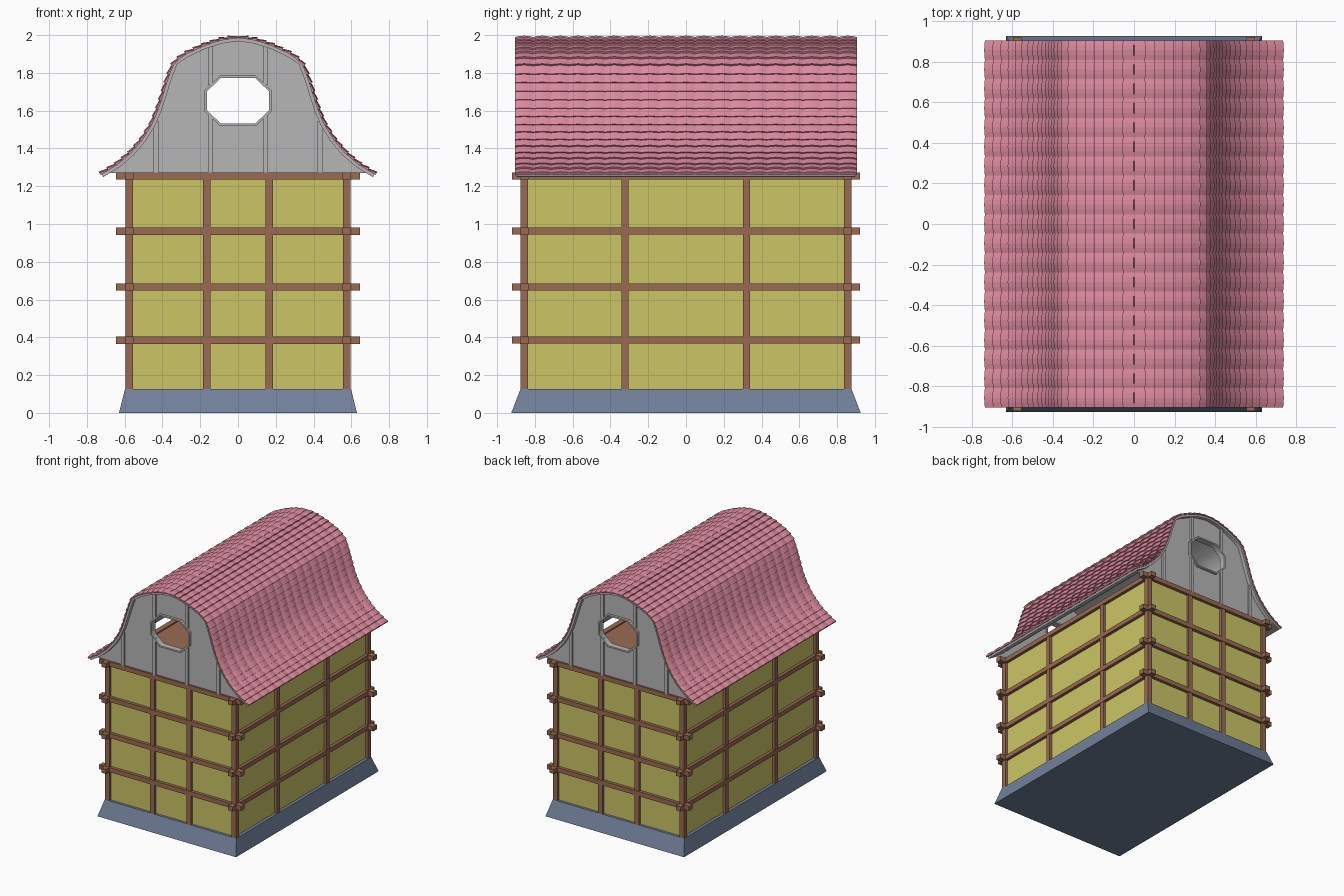
import bpy, bmesh, math
from mathutils import Vector

if "Cube" in bpy.data.objects:
    bpy.data.objects.remove(bpy.data.objects["Cube"])

def mat(name, rgb):
    m = bpy.data.materials.new(name)
    m.diffuse_color = (*rgb, 1)
    m.use_nodes = True
    m.node_tree.nodes["Principled BSDF"].inputs["Base Color"].default_value = m.diffuse_color
    return m

PINK = mat("pink_tile", (0.70, 0.25, 0.335))
YELLOW = mat("yellow_plaster", (0.60, 0.56, 0.13))
BROWN = mat("brown_timber", (0.32, 0.145, 0.085))
BLUE = mat("blue_grey_stone", (0.165, 0.215, 0.32))
GREY = mat("grey_board", (0.47, 0.47, 0.47))

def finish(bm, name, m):
    bmesh.ops.recalc_face_normals(bm, faces=bm.faces)
    me = bpy.data.meshes.new(name)
    bm.to_mesh(me)
    bm.free()
    me.materials.append(m)
    ob = bpy.data.objects.new(name, me)
    bpy.context.collection.objects.link(ob)
    return ob

def box(name, x, y, z, m, taper=None):
    """Box from (min, max) ranges; taper gives the half sizes of the top."""
    bm = bmesh.new()
    bmesh.ops.create_cube(bm, size=1)
    for v in bm.verts:
        top = v.co.z > 0
        r = [(a + b) / 2 + c * (b - a) for (a, b), c in zip((x, y, z), v.co)]
        if taper and top:
            r[0] = math.copysign(taper[0], r[0])
            r[1] = math.copysign(taper[1], r[1])
        v.co = r
    return finish(bm, name, m)

def plate(name, loops, y, depth, m):
    """Extruded XZ outline; a second loop becomes a hole."""
    cu = bpy.data.curves.new(name, 'CURVE')
    cu.dimensions, cu.fill_mode, cu.extrude = '2D', 'BOTH', depth / 2
    for pts in loops:
        s = cu.splines.new('POLY')
        s.points.add(len(pts) - 1)
        for p, c in zip(s.points, pts):
            p.co = (c[0], c[1], 0, 1)
        s.use_cyclic_u = True
    tmp = bpy.data.objects.new(name, cu)
    bpy.context.collection.objects.link(tmp)
    bpy.context.view_layer.update()
    bm = bmesh.new()
    bm.from_mesh(tmp.to_mesh())
    bpy.data.objects.remove(tmp)
    bmesh.ops.remove_doubles(bm, verts=bm.verts, dist=1e-5)
    for v in bm.verts:
        v.co = (v.co.x, y - v.co.z, v.co.y)
    return finish(bm, name, m)

# Stone base and plastered walls
box("stone_base", (-.63, .63), (-.925, .925), (0, .127), BLUE, (.598, .876))
box("plaster_walls", (-.572, .572), (-.855, .855), (.12, 1.24), YELLOW)
box("attic_floor", (-.57, .57), (-.85, .85), (1.24, 1.262), BROWN)

# Upright posts
PX, PY, W = .575, .857, .0195
spots = [(x, s * PY) for s in (-1, 1) for x in (-PX, -.165, .165, PX)]
spots += [(s * PX, y) for s in (-1, 1) for y in (-.323, .32)]
for x, y in spots:
    box("post", (x - W, x + W), (y - W, y + W), (.12, 1.25), BROWN)

# Crossing horizontal beams
for z in (.385, .666, .962, 1.254):
    for s in (-1, 1):
        box("cross_beam", (-.645, .645), (s * PY - .023, s * PY + .023),
            (z - .019, z + .019), BROWN)
        box("long_beam", (s * PX - .022, s * PX + .022), (-.922, .922),
            (z - .0185, z + .0185), BROWN)

# Bell-shaped roof profile, right half from ridge to eave
half = [(0, 1.984), (.09, 1.971), (.18, 1.942), (.27, 1.9), (.335, 1.855),
        (.368, 1.77), (.393, 1.69), (.422, 1.6), (.455, 1.525), (.505, 1.445),
        (.562, 1.378), (.635, 1.315), (.722, 1.262)]
P = [Vector(p) for p in half]

def along(t):
    """Point on the profile at t (0..1) of its length."""
    segs = list(zip(P, P[1:]))
    d = t * sum((b - a).length for a, b in segs)
    for a, b in segs:
        n = (b - a).length
        if d <= n or b is P[-1]:
            return a + (b - a) * (d / n)
        d -= n

def inset(d):
    """Profile points moved inwards by d."""
    out = []
    for i, p in enumerate(P):
        t = (P[min(i + 1, len(P) - 1)] - P[max(i - 1, 0)]).normalized()
        n = Vector((-t.y, t.x)) if i else Vector((0, 1))
        out.append(p - n * d)
    return out

def both(pts):
    return [(-p[0], p[1]) for p in reversed(pts[1:])] + [(p[0], p[1]) for p in pts]

# Grey roof boarding under the tiles
plate("roof_boarding", [both(inset(-.001)) + both(inset(.016))[::-1]], 0, 1.79, GREY)

# Gables with octagonal windows, frames and battens
def octagon(g):
    c = g * .45
    a, b, h, k = .165 + g, .09 + c, .121 + g, .05 + c
    q = [(b, h), (a, k), (a, -k), (b, -h), (-b, -h), (-a, -k), (-a, k), (-b, h)]
    return [(x, 1.652 + z) for x, z in q]

gable = [tuple(p) for p in inset(.006)][:-1] + [(.69, 1.27)]
for s in (-1, 1):
    plate("gable_wall", [both(gable), octagon(.004)], s * .855, .02, GREY)
    plate("window_frame", [octagon(.012), octagon(0)], s * .86, .05, GREY)
    y = (min(s * .86, s * .88), max(s * .86, s * .88))
    for m in (-1, 1):
        for x, z0, z1 in ((.435, 1.27, 1.545), (.147, 1.27, 1.575), (.147, 1.735, 1.945)):
            box("gable_batten", (m * x - .013, m * x + .013), y, (z0, z1), GREY)

# Overlapping rows of rippled roof tiles
ROWS, TILES, SUB, YR = 23, 19, 4, .904
bm = bmesh.new()
for side in (-1, 1):
    for r in range(ROWS):
        a, b = along(r / ROWS), along((r + 1) / ROWS)
        t = (b - a).normalized()
        n = Vector((-t.y, t.x))
        low = b + t * .006
        prev = None
        for j in range(TILES * SUB + 1):
            y = -YR + 2 * YR * j / (TILES * SUB)
            w = .007 * abs(math.sin(math.pi * j / SUB))
            ring = [bm.verts.new((side * q.x, y, q.y)) for q in (
                a, a + n * (.004 + w), low + n * (.014 + w), low + n * (.001 + w * .6))]
            if prev:
                for k in range(4):
                    bm.faces.new((prev[k], prev[k - 1], ring[k - 1], ring[k]))
            if j in (0, TILES * SUB):
                bm.faces.new(ring)
            prev = ring
finish(bm, "roof_tiles", PINK)
